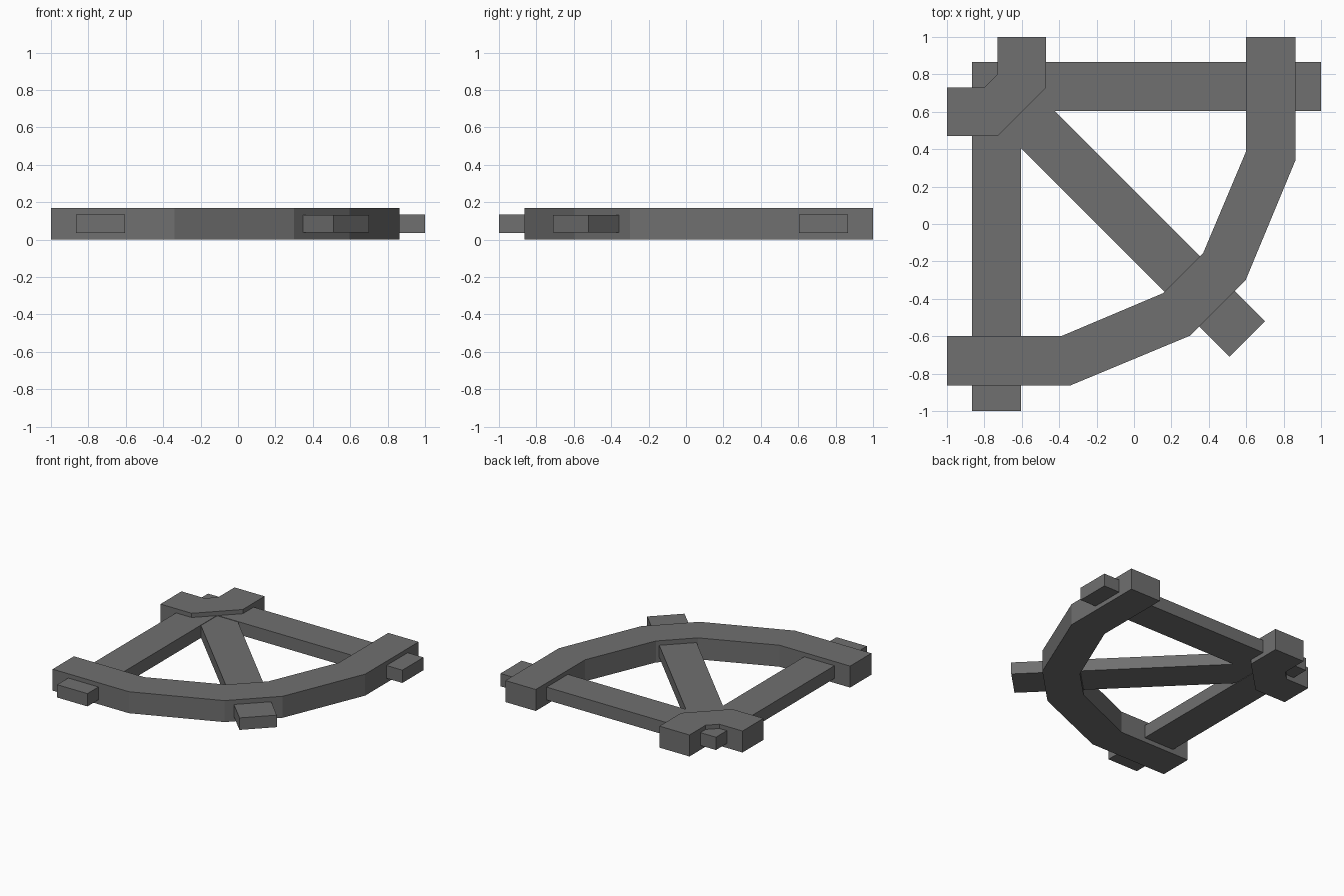
import bpy
import bmesh

default = bpy.data.objects.get("Cube")
if default:
    bpy.data.objects.remove(default, do_unlink=True)

# Single dark grey finish
grey = bpy.data.materials.new("dark grey")
grey.use_nodes = True
colour = (0.16, 0.16, 0.16, 1.0)
grey.diffuse_color = colour
grey.node_tree.nodes["Principled BSDF"].inputs["Base Color"].default_value = colour


def slab(name, outline, z0, z1):
    """Extrude a counter-clockwise plan outline from z0 up to z1."""
    bm = bmesh.new()
    base = bm.faces.new([bm.verts.new((x, y, z0)) for x, y in outline])
    top = bmesh.ops.extrude_face_region(bm, geom=[base], use_keep_orig=True)
    verts = [v for v in top["geom"] if isinstance(v, bmesh.types.BMVert)]
    bmesh.ops.translate(bm, verts=verts, vec=(0, 0, z1 - z0))
    bmesh.ops.recalc_face_normals(bm, faces=bm.faces)
    mesh = bpy.data.meshes.new(name)
    bm.to_mesh(mesh)
    bm.free()
    mesh.materials.append(grey)
    obj = bpy.data.objects.new(name, mesh)
    bpy.context.collection.objects.link(obj)
    return obj


def mirrored(half):
    """Complete an outline by reflecting it across the diagonal y = -x."""
    return half + [(-y, -x) for x, y in reversed(half)]


HEIGHT = 0.168
BEAM_LOW, BEAM_HIGH = 0.035, 0.135

# Bent outer rim: outer edge, then inner edge, each symmetric about the diagonal
outer_edge = mirrored([(-1, -0.863), (-0.34, -0.863), (0.30, -0.597)])
inner_edge = mirrored([(-1, -0.60), (-0.39, -0.60), (0.155, -0.37)])
slab("outer_rim", outer_edge + inner_edge[::-1], 0, HEIGHT)

# Corner block with the notch on its outside
slab("corner_block", mirrored([(-0.73, 0.80), (-0.73, 1), (-0.47, 1), (-0.47, 0.73)])[::-1],
     0, HEIGHT)

# Straight beams that run through the corner block and out past the rim
slab("back_beam", [(-0.865, 0.603), (1, 0.603), (1, 0.865), (-0.865, 0.865)],
     BEAM_LOW, BEAM_HIGH)
slab("right_beam", [(-0.865, -1), (-0.603, -1), (-0.603, 0.865), (-0.865, 0.865)],
     BEAM_LOW, BEAM_HIGH)

# Diagonal brace from the corner block through the middle of the rim
slab("diagonal_brace", [(-0.71, 0.51), (0.51, -0.71), (0.70, -0.52), (-0.52, 0.70)],
     BEAM_LOW + 0.003, BEAM_HIGH - 0.003)
